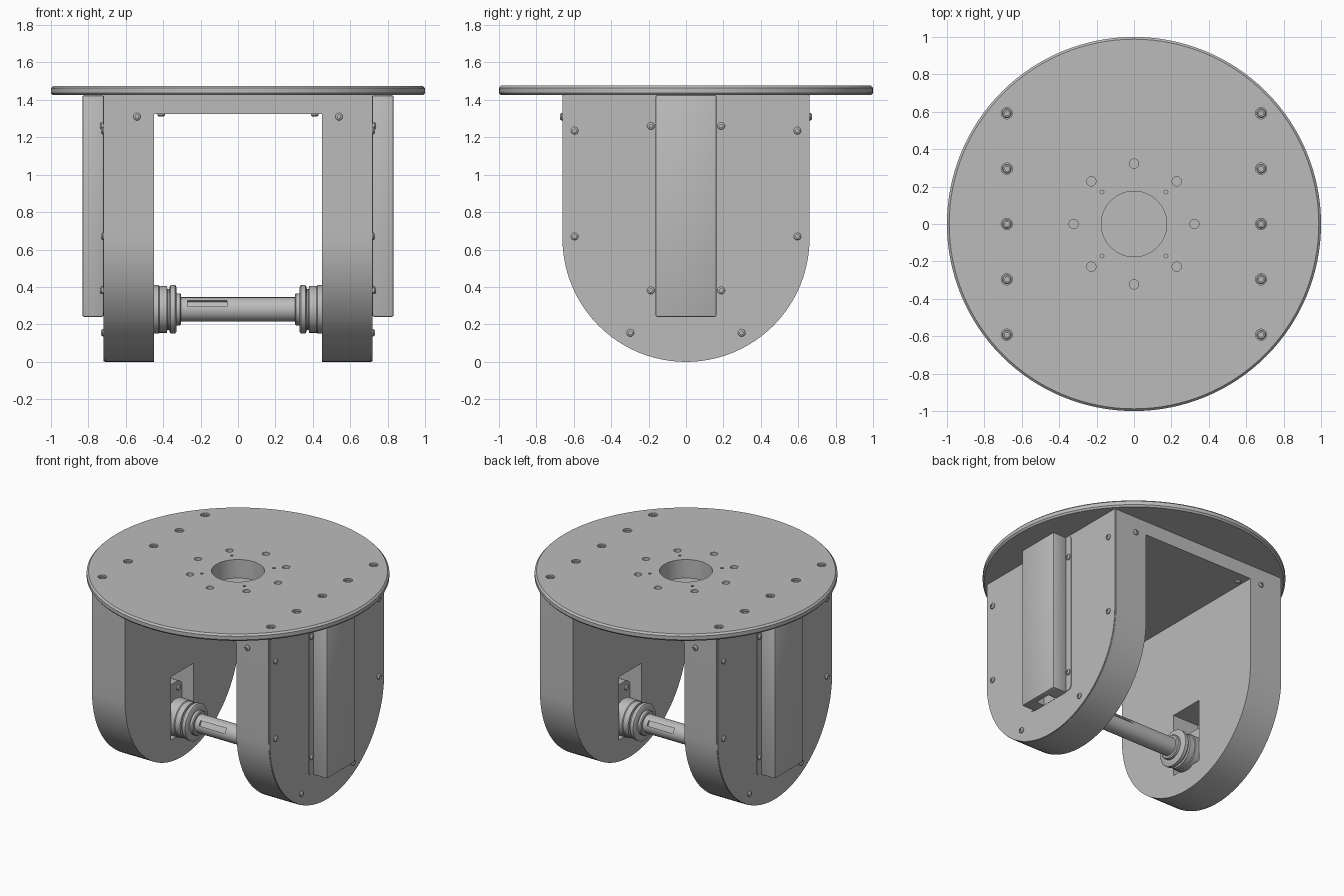
import bpy, bmesh
from math import pi, cos, sin, radians
from mathutils import Matrix, Vector

cube = bpy.data.objects.get("Cube")
if cube:
    bpy.data.objects.remove(cube, do_unlink=True)

grey = bpy.data.materials.new("plain grey")
grey.use_nodes = True
grey.diffuse_color = (0.5, 0.5, 0.5, 1)
grey.node_tree.nodes["Principled BSDF"].inputs["Base Color"].default_value = (0.5, 0.5, 0.5, 1)


def finish(name, bm):
    bmesh.ops.recalc_face_normals(bm, faces=bm.faces)
    mesh = bpy.data.meshes.new(name)
    bm.to_mesh(mesh)
    bm.free()
    mesh.materials.append(grey)
    ob = bpy.data.objects.new(name, mesh)
    bpy.context.collection.objects.link(ob)
    return ob


def aim(direction, place):
    """Matrix turning local z to a direction, at a place."""
    turn = Vector(direction).to_track_quat('Z', 'Y').to_matrix().to_4x4()
    return Matrix.Translation(place) @ turn


def add_lathe(bm, profile, matrix, steps):
    """Closed spin of (radius, height) points; ends at zero radius."""
    rings = []
    for r, h in profile:
        n = 1 if r == 0 else steps
        rings.append([bm.verts.new(matrix @ Vector((r * cos(2 * pi * i / steps),
                      r * sin(2 * pi * i / steps), h))) for i in range(n)])
    for a, b in zip(rings, rings[1:]):
        for i in range(steps):
            j = (i + 1) % steps
            quad = [a[i % len(a)], a[j % len(a)], b[j % len(b)], b[i % len(b)]]
            bm.faces.new(list(dict.fromkeys(quad)))


def lathe(name, profile, direction=(0, 0, 1), places=((0, 0, 0),), steps=48):
    bm = bmesh.new()
    for p in places:
        add_lathe(bm, profile, aim(direction, p), steps)
    return finish(name, bm)


def rod(r, h0, h1):
    return [(0, h0), (r, h0), (r, h1), (0, h1)]


def prism_x(name, outline, x0, x1):
    """Extrude a (y, z) outline along x."""
    bm = bmesh.new()
    face = bm.faces.new([bm.verts.new((x0, y, z)) for y, z in outline])
    out = bmesh.ops.extrude_face_region(bm, geom=[face])
    moved = [v for v in out["geom"] if isinstance(v, bmesh.types.BMVert)]
    bmesh.ops.translate(bm, verts=moved, vec=(x1 - x0, 0, 0))
    return finish(name, bm)


def round_rect(y, z0, z1, r, steps=6):
    pts = []
    corners = [(y - r, z1 - r), (r - y, z1 - r), (r - y, z0 + r), (y - r, z0 + r)]
    for k, (cy, cz) in enumerate(corners):
        for i in range(steps + 1):
            a = pi / 2 * (k + i / steps)
            pts.append((cy + r * cos(a), cz + r * sin(a)))
    return pts


def box(name, low, high):
    y0, z0, y1, z1 = low[1], low[2], high[1], high[2]
    return prism_x(name, [(y0, z0), (y1, z0), (y1, z1), (y0, z1)], low[0], high[0])


def apply(ob, mod):
    with bpy.context.temp_override(object=ob, active_object=ob):
        bpy.ops.object.modifier_apply(modifier=mod.name)


def cut(ob, cutter):
    mod = ob.modifiers.new("cut", 'BOOLEAN')
    mod.operation, mod.solver, mod.object = 'DIFFERENCE', 'EXACT', cutter
    apply(ob, mod)
    bpy.data.objects.remove(cutter, do_unlink=True)


def bevel(ob, width):
    mod = ob.modifiers.new("bevel", 'BEVEL')
    mod.width, mod.segments = width, 2
    apply(ob, mod)


SCREW = [(0, 0.004), (0.009, 0.004), (0.009, 0.014), (0.015, 0.012), (0.02, 0.006), (0.02, 0), (0, 0)]
TOP, UNDER, AXLE = 1.475, 1.425, 0.28

# Round top plate with its mounting holes
plate = lathe("top_plate", [(0, UNDER), (0.99, UNDER), (1, UNDER + 0.012), (1, TOP - 0.012),
                            (0.988, TOP), (0, TOP)], steps=128)
bolt_spots = [(s * 0.68, i * 0.296, 0) for s in (-1, 1) for i in range(-2, 3)]
ring = [(0.323 * cos(k * pi / 4), 0.323 * sin(k * pi / 4), 0) for k in range(8)]
pins = [(0.242 * cos(k * pi / 2 + pi / 4), 0.242 * sin(k * pi / 2 + pi / 4), 0) for k in range(4)]
for radius, spots, steps in ((0.175, [(0, 0, 0)], 64), (0.03, bolt_spots, 24),
                             (0.025, ring, 24), (0.01, pins, 12)):
    cut(plate, lathe("hole_cutter", rod(radius, UNDER - 0.05, TOP + 0.05), places=spots, steps=steps))

# Recessed bolts in the top plate
lathe("plate_bolts", [(0, 0.025), (0.012, 0.025), (0.012, 0.042), (0.02, 0.042),
                      (0.026, 0.036), (0.026, 0), (0, 0)],
      places=[(x, y, UNDER) for x, y, z in bolt_spots], steps=24)

# Cross block between the legs, with a blind centre bore
block = box("cross_block", (-0.45, -0.66, 1.325), (0.45, 0.66, UNDER))
cut(block, lathe("bore_cutter", rod(0.175, 1.34, 1.6), steps=64))
lathe("block_screws", SCREW, (0, 0, -1),
      [(sx * 0.41, sy * 0.58, 1.325) for sx in (-1, 1) for sy in (-1, 1)], 16)


def u_outline(half, top, bottom, steps=48):
    arc = [(half * cos(pi + pi * i / steps), bottom + half + half * sin(pi + pi * i / steps))
           for i in range(steps + 1)]
    return [(-half, top)] + arc + [(half, top)]


for side, s in (("left", 1), ("right", -1)):
    # Leg with rounded foot and inner bearing pocket
    leg = prism_x(side + "_leg", u_outline(0.66, UNDER, 0), s * 0.45, s * 0.71)
    cut(leg, box("pocket_cutter", (s * 0.4, -0.13, 0.17), (s * 0.66, 0.13, 0.63)))
    prism_x(side + "_leg_cover", u_outline(0.658, UNDER, 0.002), s * 0.711, s * 0.718)

    # Drive housing and its mounting flange
    prism_x(side + "_housing_flange", round_rect(0.213, 0.25, 1.42, 0.03), s * 0.718, s * 0.723)
    housing = box(side + "_housing", (s * 0.718, -0.163, 0.24), (s * 0.832, 0.163, UNDER))
    bevel(housing, 0.01)
    cut(housing, box("notch_cutter", (s * 0.724, -0.06, 0.2), (s * 0.79, 0.06, 0.32)))

    # Screws on the cover, the flange and the leg edges
    cover = [(s * 0.718, q * y, z) for q in (-1, 1)
             for y, z in ((0.595, 1.235), (0.595, 0.67), (0.297, 0.155))]
    flange = [(s * 0.723, q * 0.188, z) for q in (-1, 1) for z in (1.26, 0.382)]
    lathe(side + "_outer_screws", SCREW, (s, 0, 0), cover + flange, 16)
    for end, q in (("front", -1), ("back", 1)):
        lathe(f"{side}_{end}_screw", SCREW, (0, q, 0), [(s * 0.54, q * 0.66, 1.31)], 16)

    # Stepped bearing hub around the shaft
    lathe(side + "_hub", [(0, 0.305), (0.08, 0.305), (0.086, 0.311), (0.086, 0.328), (0.12, 0.33),
                          (0.13, 0.336), (0.13, 0.36), (0.12, 0.366), (0.11, 0.368), (0.11, 0.378),
                          (0.125, 0.38), (0.125, 0.42), (0.13, 0.425), (0.13, 0.5), (0, 0.5)],
          (s, 0, 0), [(0, 0, AXLE)], 64)

    # Bearing plate and screws inside the pocket
    prism_x(side + "_bearing_plate", round_rect(0.128, 0.172, 0.5, 0.06), s * 0.54, s * 0.66)
    lathe(side + "_bearing_screws", SCREW, (-s, 0, 0),
          [(s * 0.54, q * 0.08, 0.45) for q in (-1, 1)], 16)

# Shaft with a keyway near each end
shaft = lathe("shaft", rod(0.065, -0.45, 0.45), (1, 0, 0), [(0, 0, AXLE)], 64)
for s in (-1, 1):
    key = box("key_cutter", (s * 0.06, -0.018, 0.05), (s * 0.27, 0.018, 0.1))
    key.data.transform(Matrix.Translation((0, 0, AXLE)) @ Matrix.Rotation(radians(-s * 60), 4, 'X'))
    cut(shaft, key)

# Smooth the round surfaces and keep the edges crisp
for ob in bpy.context.collection.objects:
    if ob.type == 'MESH':
        ob.select_set(True)
        bpy.context.view_layer.objects.active = ob
bpy.ops.object.shade_smooth_by_angle(angle=radians(30))
